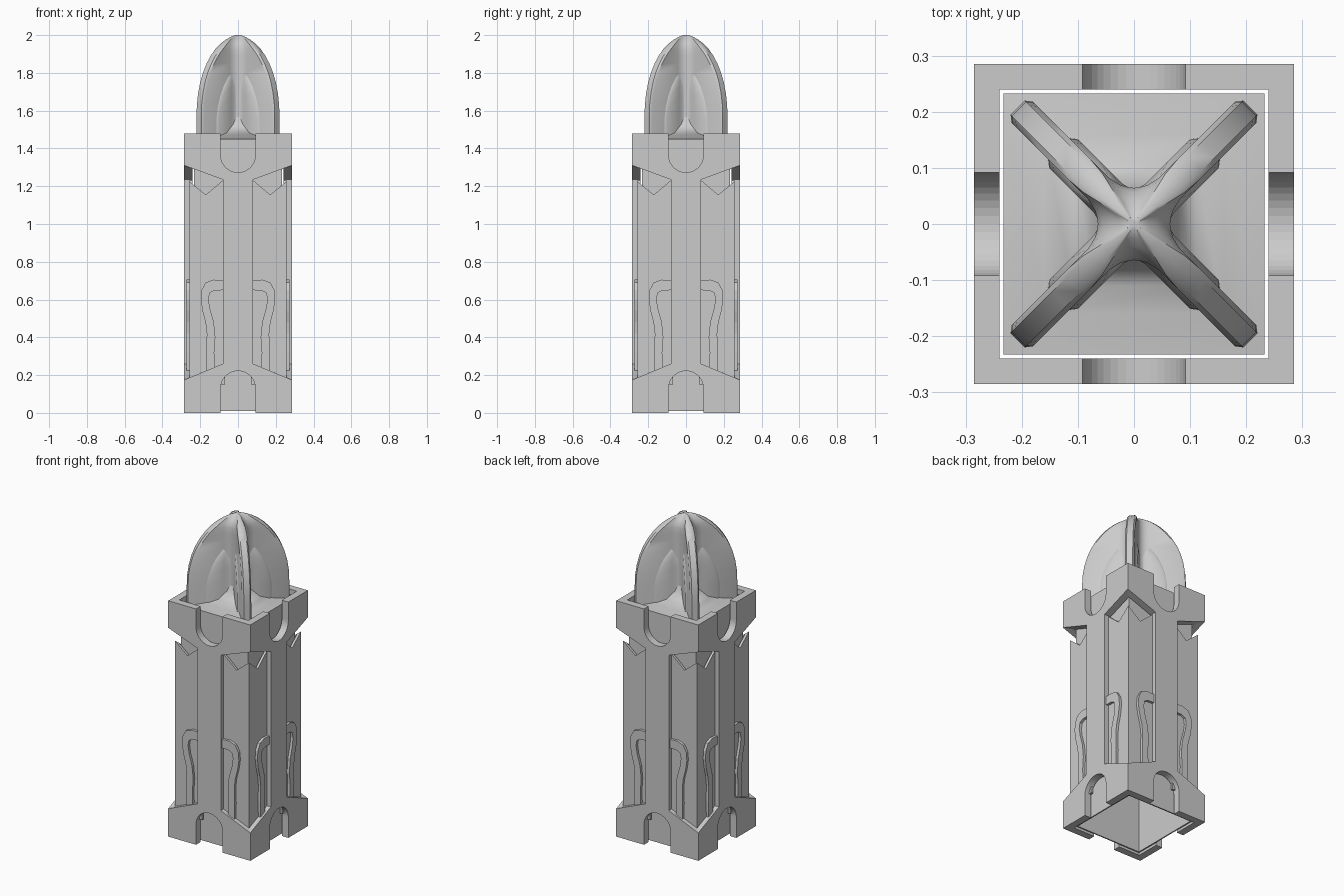
import bpy, bmesh, math

if "Cube" in bpy.data.objects:
    bpy.data.objects.remove(bpy.data.objects["Cube"])

def finish(bm, name, smooth=None):
    bmesh.ops.remove_doubles(bm, verts=bm.verts, dist=1e-5)
    bmesh.ops.recalc_face_normals(bm, faces=bm.faces)
    me = bpy.data.meshes.new(name)
    bm.to_mesh(me)
    bm.free()
    ob = bpy.data.objects.new(name, me)
    bpy.context.collection.objects.link(ob)
    if smooth:
        bpy.ops.object.select_all(action='DESELECT')
        ob.select_set(True)
        bpy.context.view_layer.objects.active = ob
        bpy.ops.object.shade_smooth_by_angle(angle=math.radians(smooth))
    return ob

def slabs(name, outer, inner, r_out, r_in, signs):
    """Extrude an (x, z) outline between two depths on all four sides, open at mitred corners."""
    bm = bmesh.new()
    n = len(outer)
    for k in range(4):
        c, s = round(math.cos(k * math.pi / 2)), round(math.sin(k * math.pi / 2))
        for m in signs:
            def ring(pts, r):
                return [bm.verts.new((c * m * x + s * r, s * m * x - c * r, z)) for x, z in pts]
            a, b = ring(outer, r_out), ring(inner, r_in)
            bm.faces.new(a)
            bm.faces.new(b[::-1])
            for i in range(n):
                j = (i + 1) % n
                if abs(outer[i][0]) == r_out and outer[i][0] == outer[j][0]:
                    continue
                bm.faces.new((a[i], b[i], b[j], a[j]))
    return finish(bm, name)

def loft(name, rings, smooth):
    bm = bmesh.new()
    loops = [[bm.verts.new(p) for p in r] for r in rings]
    for a, b in zip(loops, loops[1:]):
        for i in range(len(a)):
            j = (i + 1) % len(a)
            bm.faces.new((a[i], a[j], b[j], b[i]))
    bm.faces.new(loops[0][::-1])
    bm.faces.new(loops[-1])
    return finish(bm, name, smooth)

# Outer frame: bands, centre strips and round notches
O, I, H, W = 0.285, 0.24, 1.48, 0.092
arc = [i * math.pi / 20 for i in range(1, 11)]
arch_lo = [(W * math.sin(t), 0.13 + W * math.cos(t)) for t in reversed(arc)]
arch_hi = [(W * math.sin(t), 1.365 - W * math.cos(t)) for t in reversed(arc)]

def frame_outline(edge, z_lo, z_hi):
    half = ([(0, 0.13 + W)] + arch_lo[::-1] + [(W, 0), (edge, 0), (edge, z_lo), (0.08, 0.26),
            (0.08, 1.235), (edge, z_hi), (edge, H), (W, H)] + arch_hi + [(0, 1.365 - W)])
    return half + [(-x, z) for x, z in reversed(half[1:-1])]

slabs("tower_frame", frame_outline(O, 0.175, 1.31), frame_outline(I, 0.1937, 1.2935), O, I, [1])

# Recessed corner panels with V-notched tops
def panel(edge, z_top):
    return [(0.07, 0.15), (edge, 0.15), (edge, z_top), (0.17, 1.155), (0.07, 1.24)]

slabs("corner_panels", panel(0.257, 1.225), panel(0.242, 1.213), 0.257, 0.242, [1, -1])

# Raised curved trim on the panels
trim = [(0.07, 0.703), (0.13, 0.705), (0.172, 0.69), (0.193, 0.65), (0.197, 0.6), (0.188, 0.54),
        (0.172, 0.48), (0.165, 0.42), (0.168, 0.32), (0.165, 0.2), (0.122, 0.22), (0.126, 0.32),
        (0.12, 0.4), (0.128, 0.48), (0.148, 0.55), (0.156, 0.6), (0.15, 0.635), (0.125, 0.648), (0.07, 0.65)]
slabs("curved_trim", trim, trim, 0.273, 0.25, [1, -1])

# Hollow inner core with a flared roof
core = [(0.225, 1.40), (0.225, 0.01), (0.233, 0.01), (0.233, 1.45), (0.16, 1.462),
        (0.11, 1.483), (0.075, 1.53), (0.055, 1.6), (0.04, 1.68)]
loft("inner_core", [[(h, h, z), (-h, h, z), (-h, -h, z), (h, -h, z)] for h, z in core], 35)

# Crossed fins with filleted centre, lofted upward
def cross(R, t, z):
    s = min(1, R / 0.13)
    side = [(0.0455, 0.0455), (0.054, 0.039), (0.066, t + 0.005 if t < 0.03 else t), (0.088, t)]
    side = [(u * s, v * s) for u, v in side]
    side += [(R - 0.012 * s, t * s), (R, (t - 0.009) * s)]
    arm = [(u, -v) for u, v in side] + [(u, v) for u, v in reversed(side[1:])]
    pts = []
    for k in range(4):
        a = math.pi / 4 + k * math.pi / 2
        pts += [(u * math.cos(a) - v * math.sin(a), u * math.sin(a) + v * math.cos(a), z) for u, v in arm]
    return pts

fins = [(1.44, .293), (1.56, .293), (1.63, .29), (1.69, .281), (1.75, .265), (1.80, .245), (1.85, .217),
        (1.89, .187), (1.925, .153), (1.955, .115), (1.975, .082), (1.99, .05), (2.0, .018)]
loft("crossed_fins", [cross(R, 0.027, z) for z, R in fins], 40)

leaves = [(1.44, .19), (1.56, .188), (1.62, .178), (1.68, .158), (1.73, .134), (1.78, .105), (1.83, .06)]
loft("fin_side_leaves", [cross(R, 0.036, z) for z, R in leaves], 40)
